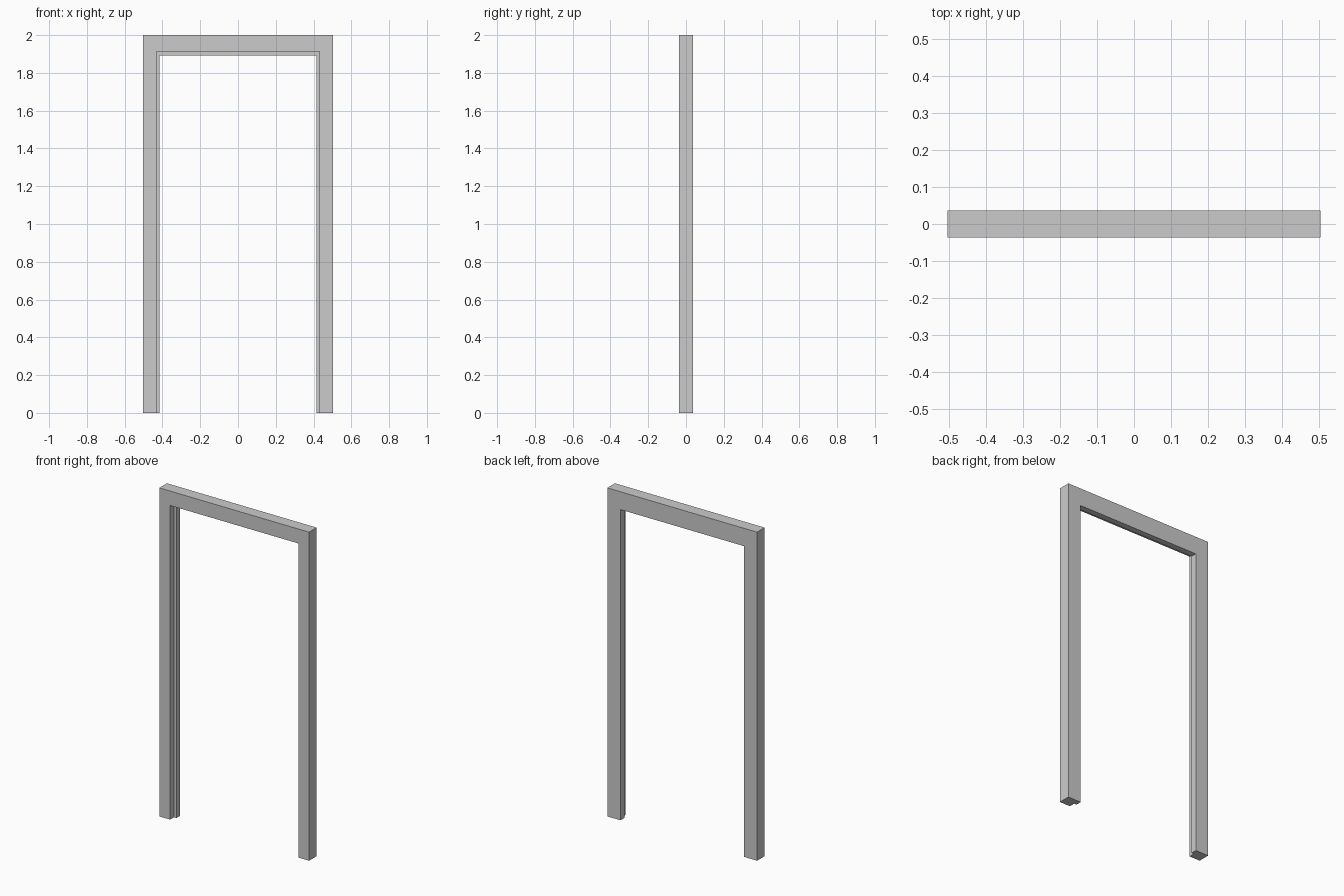
import bpy, bmesh

if "Cube" in bpy.data.objects:
    bpy.data.objects.remove(bpy.data.objects["Cube"])

HALF_W, HEIGHT, HALF_D = 0.504, 2.0, 0.0365
FRONT_INSET, BACK_INSET = 0.072, 0.089   # member width before / behind the door stop
STOP_Y = 0.0

# Rebated cross-section: (inset from the outer edge, y)
profile = [(0, -HALF_D), (FRONT_INSET, -HALF_D), (FRONT_INSET, STOP_Y),
           (BACK_INSET, STOP_Y), (BACK_INSET, HALF_D), (0, HALF_D)]

# Mitred stations: left foot, left corner, right corner, right foot
stations = [(-1, False), (-1, True), (1, True), (1, False)]

bm = bmesh.new()
rings = [[bm.verts.new((side * (HALF_W - d), y, HEIGHT - d * 1.22 if top and d else (HEIGHT if top else 0)))
          for d, y in profile] for side, top in stations]

# Jambs and head
for a, b in zip(rings, rings[1:]):
    for i in range(len(profile)):
        j = (i + 1) % len(profile)
        bm.faces.new((a[i], a[j], b[j], b[i]))

# Feet
bm.faces.new(rings[0])
bm.faces.new(rings[-1])
bmesh.ops.recalc_face_normals(bm, faces=bm.faces)

mesh = bpy.data.meshes.new("door_frame")
bm.to_mesh(mesh)
bm.free()
frame = bpy.data.objects.new("door_frame", mesh)
bpy.context.collection.objects.link(frame)
